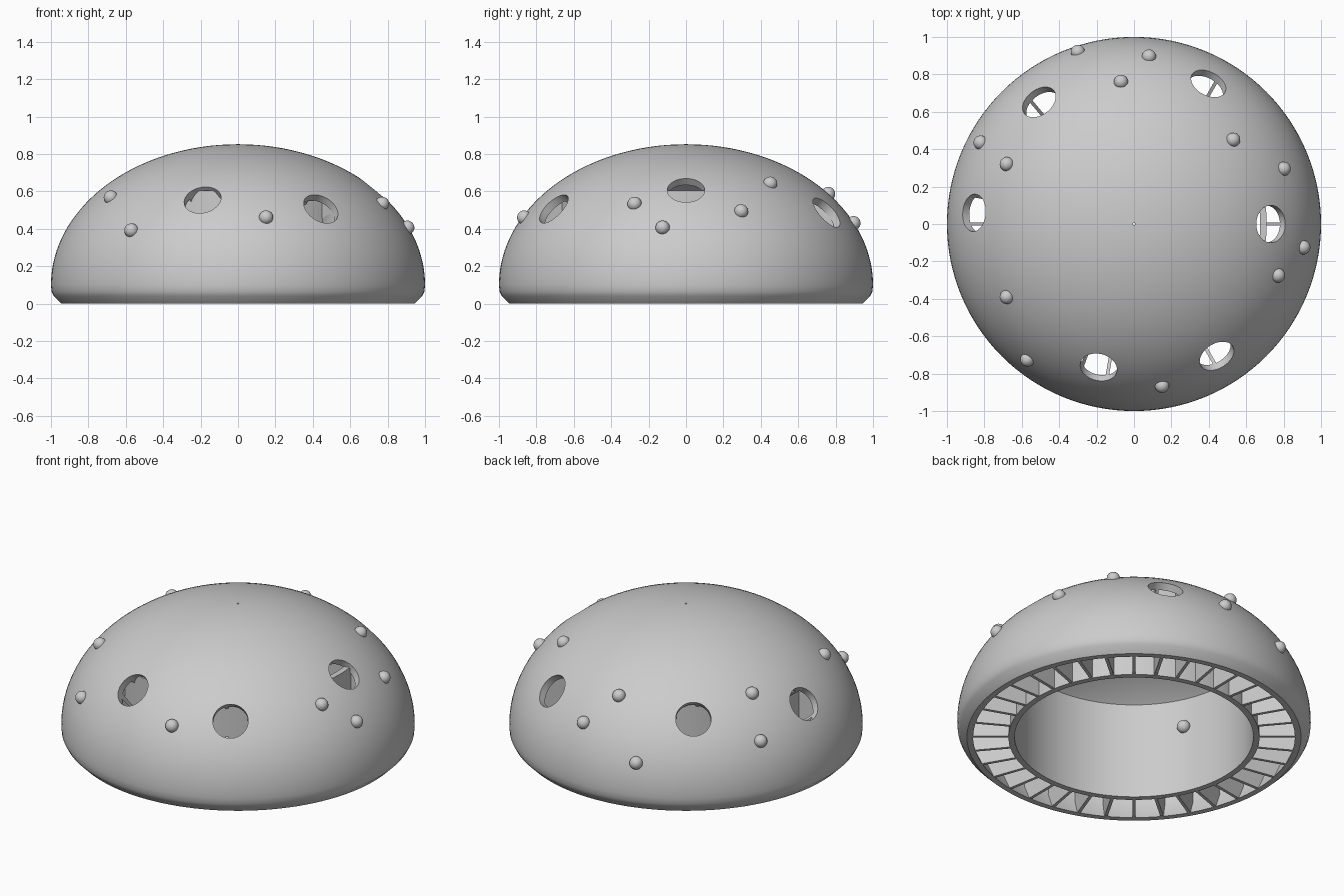
import bpy, bmesh
from math import sin, cos, pi, sqrt, radians
from mathutils import Vector

if "Cube" in bpy.data.objects:
    bpy.data.objects.remove(bpy.data.objects["Cube"])

grey = bpy.data.materials.new("stone grey")
grey.use_nodes = True
COLOR = (0.6, 0.6, 0.6, 1)
grey.diffuse_color = COLOR
grey.node_tree.nodes["Principled BSDF"].inputs["Base Color"].default_value = COLOR

BASE = 0.1            # height of the widest ring
RISE = 0.752          # dome height above that ring
WALL = 0.045          # shell thickness


def make(name, bm, smooth=True):
    bmesh.ops.recalc_face_normals(bm, faces=bm.faces)
    mesh = bpy.data.meshes.new(name)
    bm.to_mesh(mesh)
    bm.free()
    ob = bpy.data.objects.new(name, mesh)
    bpy.context.collection.objects.link(ob)
    mesh.materials.append(grey)
    if smooth:
        shade(ob)
    return ob


def shade(ob):
    bpy.ops.object.select_all(action="DESELECT")
    ob.select_set(True)
    bpy.context.view_layer.objects.active = ob
    bpy.ops.object.shade_smooth_by_angle(angle=radians(30))


def revolve(name, profile, steps=128):
    bm = bmesh.new()
    vs = [bm.verts.new((r, 0, z)) for r, z in profile]
    es = [bm.edges.new((a, b)) for a, b in zip(vs, vs[1:] + vs[:1])]
    bmesh.ops.spin(bm, geom=vs + es, cent=(0, 0, 0), axis=(0, 0, 1),
                   angle=2 * pi, steps=steps, use_duplicate=False)
    bmesh.ops.remove_doubles(bm, verts=bm.verts, dist=0.0001)
    return make(name, bm, False)


def arc(inset, n=32, tip=0.006):
    """Quarter ellipse from the widest ring up to a tiny opening at the top."""
    a, b = 1 - inset, RISE - inset
    pts = [(a * cos(t), BASE + b * sin(t)) for t in (pi / 2 * i / n for i in range(n))]
    return pts + [(tip, BASE + b)]


def surface(x, y):
    """Point and outward normal on the dome above (x, y)."""
    z = RISE * sqrt(1 - x * x - y * y)
    return Vector((x, y, BASE + z)), Vector((x, y, z / RISE ** 2)).normalized()


# Domed shell with a chamfered foot
shell = revolve("dome_shell", [(0.945, 0), (0.985, 0.04), (0.997, 0.065)] + arc(0)
                + arc(WALL)[::-1] + [(0.91, 0)])

# Inner tube
tube = revolve("inner_wall", [(0.675, 0), (0.71, 0), (0.71, 0.605), (0.675, 0.605)])
shade(tube)

# Radial partitions between tube and shell
SEPTA, HALF = 36, 0.009
outline = [(0.69, 0.002), (0.925, 0.002)] + [p for p in arc(0.025, 24) if p[0] > 0.69]
outline.append((0.69, outline[-1][1]))
bm = bmesh.new()
for i in range(SEPTA):
    a = 2 * pi * i / SEPTA
    sides = [[bm.verts.new((r * cos(a) - s * sin(a), r * sin(a) + s * cos(a), z))
              for r, z in outline] for s in (-HALF, HALF)]
    for side in sides:
        bm.faces.new(side)
    left, right = sides
    for j in range(len(outline)):
        k = (j + 1) % len(outline)
        bm.faces.new((left[j], left[k], right[k], right[j]))
partitions = make("radial_partitions", bm, False)

# Round windows drilled square to the surface
windows = [(-0.51, 0.655), (0.40, 0.755), (-0.86, 0.06),
           (0.735, 0.0), (-0.19, -0.77), (0.445, -0.71)]
bm = bmesh.new()
for x, y in windows:
    p, n = surface(x, y)
    m = n.to_track_quat("Z", "Y").to_matrix().to_4x4()
    m.translation = p - n * 0.05
    bmesh.ops.create_cone(bm, cap_ends=True, segments=48, radius1=0.1,
                          radius2=0.1, depth=0.3, matrix=m)
cutter = make("window_cutter", bm, False)
cutter.hide_render = True
cutter.hide_set(True)
for ob in (shell, partitions):
    mod = ob.modifiers.new("windows", "BOOLEAN")
    mod.operation = "DIFFERENCE"
    mod.solver = "EXACT"
    mod.object = cutter
    bpy.ops.object.select_all(action="DESELECT")
    bpy.context.view_layer.objects.active = ob
    ob.select_set(True)
    bpy.ops.object.modifier_apply(modifier=mod.name)
bpy.data.objects.remove(cutter)
shade(shell)

# Small round knobs scattered on the dome, and one inside the tube
knobs = [(-0.30, 0.92), (0.08, 0.895), (-0.07, 0.76), (0.53, 0.45), (0.80, 0.295),
         (-0.82, 0.435), (-0.68, 0.32), (0.905, -0.125), (0.77, -0.275),
         (-0.68, -0.39), (-0.57, -0.725), (0.15, -0.865)]
spots = [surface(x, y)[0] for x, y in knobs] + [Vector((-0.606, -0.286, 0.42))]
for i, p in enumerate(spots):
    bm = bmesh.new()
    bmesh.ops.create_uvsphere(bm, u_segments=24, v_segments=16, radius=0.038)
    knob = make(f"knob_{i + 1}", bm)
    knob.location = p
